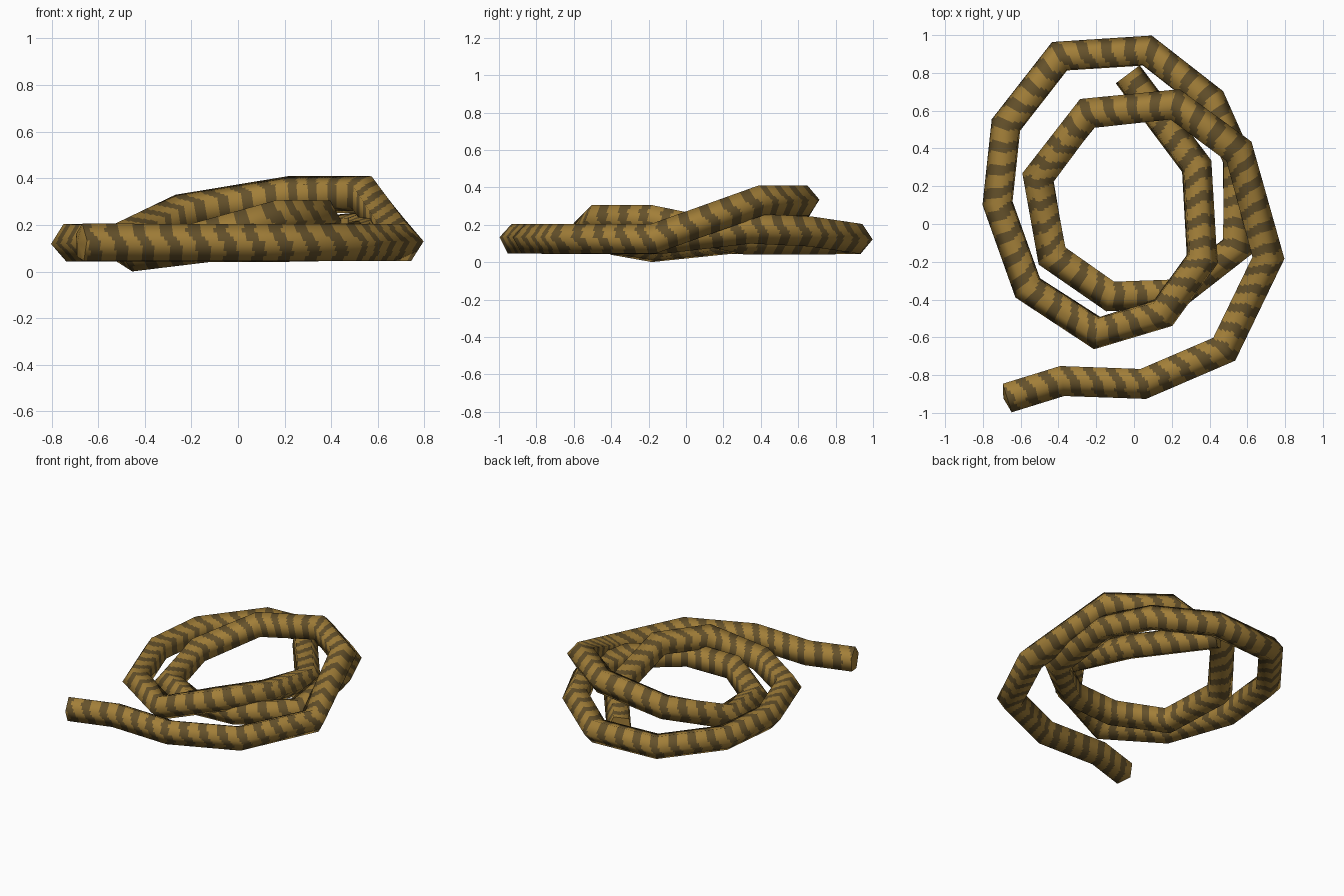
import bpy
import math
from mathutils import Vector

cube = bpy.data.objects.get("Cube")
if cube:
    bpy.data.objects.remove(cube, do_unlink=True)

# Centre line of the rope, from the loose outer end to the tucked inner end
PATH = [Vector(p) for p in (
    (-.67, -.925, .122), (-.38, -.835, .122), (.05, -.85, .122), (.48, -.665, .122),
    (.715, -.175, .122), (.555, .39, .328), (.22, .635, .328), (-.245, .59, .25),
    (-.51, .25, .125), (-.435, -.17, .08), (-.125, -.385, .12), (.23, -.37, .125),
    (.55, -.12, .125), (.55, .34, .18), (.41, .655, .165), (.07, .92, .125),
    (-.395, .89, .125), (-.68, .525, .125), (-.725, .11, .125), (-.565, -.34, .125),
    (-.2, -.58, .125), (.155, -.475, .23), (.365, -.185, .23), (.335, .31, .125),
    (-.03, .795, .125))]
RADIUS = .0845
SIDES = 5
CUTS = 4          # strips across each flat side
PITCH = .12       # distance between stripes
STEP = PITCH / 9


def make_material(name, color):
    mat = bpy.data.materials.new(name)
    mat.use_nodes = True
    mat.diffuse_color = color
    bsdf = mat.node_tree.nodes["Principled BSDF"]
    bsdf.inputs["Base Color"].default_value = color
    bsdf.inputs["Roughness"].default_value = .9
    return mat


TAN = make_material("rope tan", (.36, .21, .04, 1))
BROWN = make_material("rope dark brown", (.13, .083, .024, 1))


def add_mesh(name, verts, faces):
    mesh = bpy.data.meshes.new(name)
    mesh.from_pydata(verts, [], faces)
    mesh.materials.append(TAN)
    mesh.materials.append(BROWN)
    mesh.shade_smooth()
    obj = bpy.data.objects.new(name, mesh)
    bpy.context.collection.objects.link(obj)
    return obj


def corner_ring(i):
    """Five-sided cross-section, one corner pointing out of the coil."""
    before = (PATH[i] - PATH[max(i - 1, 0)]).normalized()
    after = (PATH[min(i + 1, len(PATH) - 1)] - PATH[i]).normalized()
    tangent = (before + after).normalized()
    side = tangent.cross(Vector((0, 0, 1))).normalized()
    up = side.cross(tangent)
    miter = 1 / max(tangent.dot(before), tangent.dot(after))
    roll = math.radians(8 - .7 * i)   # the rope slowly twists along its length
    ring = []
    for k in range(SIDES):
        a = math.tau * k / SIDES + roll
        out = side * math.cos(a) + up * math.sin(a)
        flat = side * (RADIUS * math.cos(a) - RADIUS / 10) * miter
        ring.append((PATH[i] + flat + up * RADIUS * math.sin(a), out))
    return ring


def subdivide_ring(ring):
    """Split each flat side into strips, blending the rounded normals."""
    result = []
    for k in range(SIDES):
        (p, n), (q, m) = ring[k], ring[(k + 1) % SIDES]
        for c in range(CUTS):
            f = c / CUTS
            result.append((p.lerp(q, f), n.lerp(m, f).normalized()))
    return result


# Rope body: thin rings between the bends so that stripes follow the faces
rings = [subdivide_ring(corner_ring(i)) for i in range(len(PATH))]
around = SIDES * CUTS
verts, normals, distances = [], [], []
travelled = 0
for i in range(len(PATH) - 1):
    length = (PATH[i + 1] - PATH[i]).length
    steps = round(length / STEP)
    last = i == len(PATH) - 2
    for s in range(steps + last):
        f = s / steps
        for (p, n), (q, m) in zip(rings[i], rings[i + 1]):
            verts.append(p.lerp(q, f))
            normals.append(n.lerp(m, f).normalized())
        distances.append(travelled + f * length)
    travelled += length

faces, stripes = [], []
for r in range(len(distances) - 1):
    for k in range(around):
        a, b = r * around + k, r * around + (k + 1) % around
        faces.append((a, a + around, b + around, b))
        # Helical dark band with a ragged edge
        turn = (k + .5) / around
        wobble = .08 * math.sin(math.tau * turn * 3)
        phase = (distances[r] + STEP / 2) / PITCH + turn + wobble
        stripes.append(int(phase % 1 < .45))

body = add_mesh("rope_coil", verts, faces)
body.data.polygons.foreach_set("material_index", stripes)
body.data.normals_split_custom_set_from_vertices(normals)


# Rope ends: a slightly domed outer end and a flat inner end
def add_cap(name, points, bulge):
    count = len(points)
    middle = sum(points, Vector()) / count + bulge
    add_mesh(name, points + [middle],
             [(k, (k + 1) % count, count) for k in range(count)])


outward = (PATH[0] - PATH[1]).normalized()
add_cap("outer_rope_end", [p for p, n in rings[0]], outward * .02)
add_cap("inner_rope_end", [p for p, n in reversed(rings[-1])], Vector())
